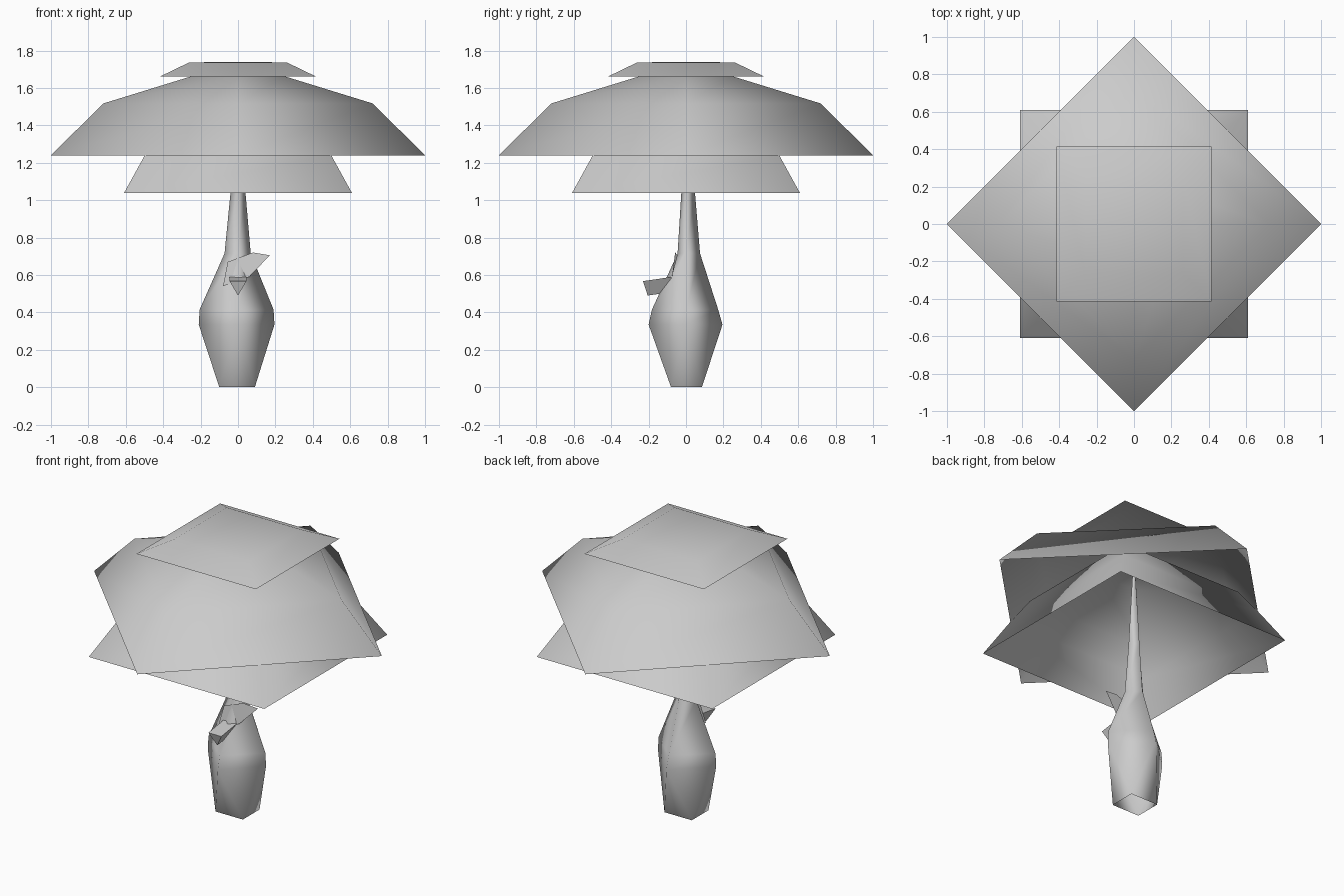
import bpy, bmesh
from math import pi, cos, sin
from mathutils import Vector

cube = bpy.data.objects.get("Cube")
if cube:
    bpy.data.objects.remove(cube, do_unlink=True)

# One plain grey for the whole model
grey = bpy.data.materials.new("plain_grey")
grey.use_nodes = True
colour = (0.6, 0.6, 0.6, 1)
grey.diffuse_color = colour
grey.node_tree.nodes["Principled BSDF"].inputs["Base Color"].default_value = colour


def finish(name, bm, smooth=True):
    mesh = bpy.data.meshes.new(name)
    for f in bm.faces:
        f.smooth = smooth
    bm.to_mesh(mesh)
    bm.free()
    mesh.materials.append(grey)
    obj = bpy.data.objects.new(name, mesh)
    bpy.context.collection.objects.link(obj)


def ring(bm, r, z, start):
    """Four corners at radius r."""
    return [bm.verts.new((r * cos(start + i * pi / 2), r * sin(start + i * pi / 2), z))
            for i in range(4)]


def diamond(bm, right, back, left, front, z):
    """Four corners on the axes, each at its own distance."""
    return [bm.verts.new(p) for p in
            ((right, 0, z), (0, back, z), (-left, 0, z), (0, -front, z))]


def bridge(bm, a, b):
    n = len(a)
    for i in range(n):
        j = (i + 1) % n
        bm.faces.new((a[i], a[j], b[j], b[i]))


def close_to_tip(bm, last, height):
    tip = bm.verts.new((0, 0, height))
    for i in range(4):
        bm.faces.new((last[i], last[(i + 1) % 4], tip))


def tier(name, profile, start, apex):
    """Open shell through (radius, height) rings, closed by an apex."""
    bm = bmesh.new()
    rings = [ring(bm, r, z, start) for r, z in profile]
    for a, b in zip(rings, rings[1:]):
        bridge(bm, a, b)
    close_to_tip(bm, rings[-1], apex)
    finish(name, bm)


# Canopy: three open tiers, the middle one turned by an eighth
SQ = 2 ** 0.5
tier("lower_tier", [(0.61 * SQ, 1.037), (0.5 * SQ, 1.237), (0.42 * SQ, 1.37), (0.15 * SQ, 1.53)],
     pi / 4, 1.6)
tier("middle_tier", [(1.0, 1.24), (0.72, 1.517), (0.25, 1.662)], 0, 1.73)
tier("top_tier", [(0.415 * SQ, 1.662), (0.26 * SQ, 1.737)], pi / 4, 1.738)

# Body and stem in one: square foot, diamond belly, narrow neck, long tapering stem
bm = bmesh.new()
foot = [bm.verts.new((x, y, 0)) for x, y in
        ((0.09, 0.085), (-0.1, 0.085), (-0.1, -0.08), (0.09, -0.08))]
belly = diamond(bm, 0.195, 0.195, 0.21, 0.2, 0.335)
chest = diamond(bm, 0.19, 0.172, 0.205, 0.182, 0.415)
neck = diamond(bm, 0.068, 0.075, 0.072, 0.045, 0.715)
stem = diamond(bm, 0.04, 0.048, 0.04, 0.025, 1.04)
top = ring(bm, 0.012, 1.5, 0)
for i in range(4):
    j = (i + 1) % 4
    bm.faces.new((foot[i], belly[j], belly[i]))
    bm.faces.new((foot[i], foot[j], belly[j]))
for a, b in ((belly, chest), (chest, neck), (neck, stem), (stem, top)):
    bridge(bm, a, b)
close_to_tip(bm, top, 1.745)
bmesh.ops.recalc_face_normals(bm, faces=bm.faces)
finish("body_and_stem", bm)

# Three-sided branch stub poking forward
bm = bmesh.new()
tip = [bm.verts.new(p) for p in
       ((-0.045, -0.23, 0.567), (0.045, -0.23, 0.567), (0, -0.205, 0.49))]
root = [bm.verts.new(v.co + Vector((0, 0.15, 0.022))) for v in tip]
bridge(bm, tip, root)
bm.faces.new(tip)
bm.faces.new(root)
bmesh.ops.recalc_face_normals(bm, faces=bm.faces)
finish("branch_stub", bm, False)

# Slanted leaf blade, half sunk into the neck
bm = bmesh.new()
bm.faces.new([bm.verts.new(p) for p in
              ((-0.08, -0.085, 0.54), (0.06, -0.075, 0.59), (0.17, -0.045, 0.705),
               (0.08, -0.058, 0.72), (-0.055, -0.06, 0.67))])
finish("leaf_blade", bm, False)
